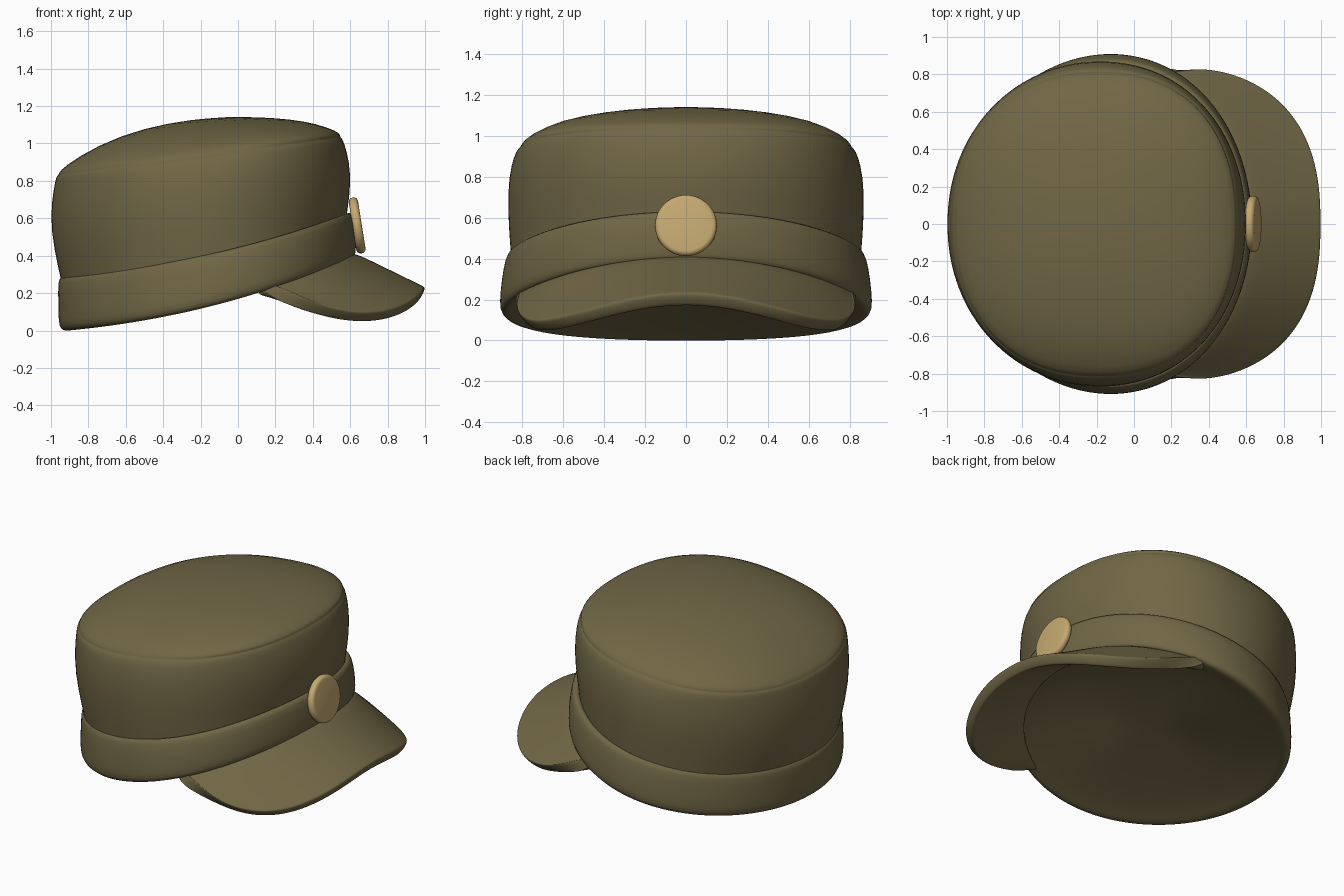
import bpy, bmesh, math

if "Cube" in bpy.data.objects:
    bpy.data.objects.remove(bpy.data.objects["Cube"])

SEG = 64


def material(name, color):
    m = bpy.data.materials.new(name)
    m.diffuse_color = (*color, 1)
    m.use_nodes = True
    m.node_tree.nodes["Principled BSDF"].inputs["Base Color"].default_value = m.diffuse_color
    return m


OLIVE = material("olive cloth", (0.165, 0.135, 0.060))
GOLD = material("tan gold", (0.56, 0.40, 0.165))


def power(v, n):
    return math.copysign(abs(v) ** (2 / n), v)


def ring_point(r, ang, skew=0.0):
    """r = back x, front x, half width, back z, front z, side lift, roundness."""
    xb, xf, b, zb, zf, lift, n = r
    u, v = power(math.cos(ang), n), power(math.sin(ang), n)
    return ((xb + xf) / 2 + (xf - xb) / 2 * u + skew * (1 - u * u), b * v,
            zb + (zf - zb) * (u + 1) / 2 + lift * (1 - u * u))


def finish(bm, name, mat):
    bmesh.ops.recalc_face_normals(bm, faces=bm.faces)
    for f in bm.faces:
        f.smooth = True
    me = bpy.data.meshes.new(name)
    bm.to_mesh(me)
    bm.free()
    me.materials.append(mat)
    ob = bpy.data.objects.new(name, me)
    bpy.context.collection.objects.link(ob)
    return ob


def subdivide(ob, levels):
    s = ob.modifiers.new("smooth", 'SUBSURF')
    s.levels = s.render_levels = levels


def loft(name, rings, tip, skew, mat):
    """Skin tilted oval rings and close the last one with a centre point."""
    bm = bmesh.new()
    rows = [[bm.verts.new(ring_point(r, 2 * math.pi * i / SEG, skew)) for i in range(SEG)]
            for r in rings]
    for a, b in zip(rows, rows[1:]):
        for i in range(SEG):
            j = (i + 1) % SEG
            bm.faces.new((a[i], a[j], b[j], b[i]))
    c = bm.verts.new(tip)
    for i in range(SEG):
        bm.faces.new((rows[-1][i], rows[-1][(i + 1) % SEG], c))
    ob = finish(bm, name, mat)
    subdivide(ob, 1)
    return ob


# Crown: bulging wall, pinched seam, domed top
loft("crown", [
    (-.935, .575, .850, .22, .56, -.045, 2.0),
    (-.960, .590, .860, .32, .67, -.045, 2.0),
    (-1.004, .603, .873, .54, .78, -.020, 2.05),
    (-.996, .597, .868, .70, .90, 0, 2.1),
    (-.978, .570, .842, .80, 1.00, 0, 2.2),
    (-.970, .556, .824, .826, 1.028, 0, 2.25),
    (-.960, .546, .812, .832, 1.035, 0, 2.25),
    (-.960, .548, .812, .842, 1.045, 0, 2.3),
    (-.930, .530, .780, .878, 1.066, .008, 2.35),
    (-.750, .420, .640, .993, 1.106, .008, 2.35),
    (-.500, .280, .420, 1.085, 1.130, .003, 2.2),
    (-.250, .120, .200, 1.128, 1.140, .001, 2.0),
], (-.05, 0, 1.142), .02, OLIVE)

# Band: thick tilted strip, rolled lower rim, gently domed lining inside
loft("band", [
    (-.920, .560, .835, .275, .61, -.045, 2.0),
    (-.948, .595, .865, .290, .638, -.045, 2.0),
    (-.964, .618, .885, .265, .618, -.045, 2.0),
    (-.962, .630, .904, .150, .52, -.050, 2.0),
    (-.961, .632, .913, .045, .44, -.060, 2.0),
    (-.950, .628, .905, .008, .405, -.060, 2.0),
    (-.920, .615, .880, -.006, .395, -.060, 2.0),
    (-.880, .580, .845, .010, .395, -.060, 2.0),
    (-.780, .500, .760, .050, .390, -.055, 2.0),
    (-.500, .250, .480, .125, .335, -.030, 2.0),
], (-.13, 0, .225), .04, OLIVE)

# Visor: curved peak from the band rim out to a drooping front edge
RIM = (-.90, .575, .835, .015, .400, -.060, 2.0)
bm = bmesh.new()
N = 40
rows = []
for k in range(N + 1):
    t = -1 + 2 * k / N
    inner = ring_point(RIM, math.radians(72) * t, .04)
    ang = math.pi / 2 * t
    x = .15 + .84 * max(math.cos(ang), 0) ** .8
    y = .825 * power(math.sin(ang), 2.5)
    outer = (x, y, .385 - .5 * (x - .62) - .57 * y * y)
    rows.append([bm.verts.new([p + (q - p) * s for p, q in zip(inner, outer)])
                 for s in (0, .3, .6, .85, .96, 1)])
for a, b in zip(rows, rows[1:]):
    for i in range(len(a) - 1):
        bm.faces.new((a[i], a[i + 1], b[i + 1], b[i]))
visor = finish(bm, "visor", OLIVE)
sol = visor.modifiers.new("thickness", 'SOLIDIFY')
sol.thickness, sol.offset = .07, 0
subdivide(visor, 2)

# Badge: softly rounded button leaning back on the front of the band
bpy.ops.mesh.primitive_cylinder_add(vertices=48, radius=.151, depth=.05,
                                    location=(.637, 0, .562),
                                    rotation=(0, math.radians(81), 0))
badge = bpy.context.object
badge.name = "badge"
badge.data.materials.append(GOLD)
bev = badge.modifiers.new("round edge", 'BEVEL')
bev.width, bev.segments = .023, 4
bpy.ops.object.shade_smooth()
